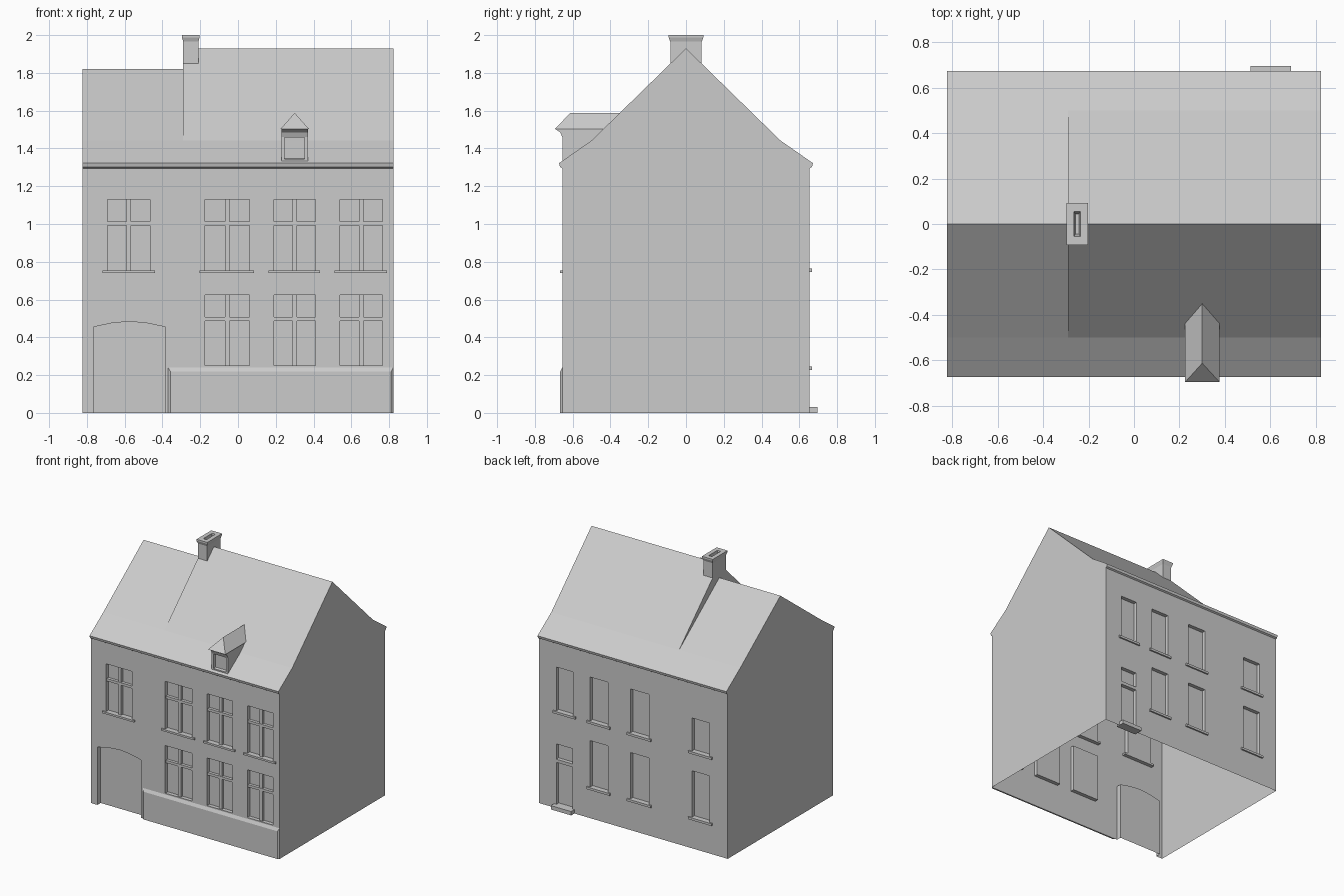
import bpy, bmesh

if "Cube" in bpy.data.objects:
    bpy.data.objects.remove(bpy.data.objects["Cube"])

WALL = 0.655   # half depth of the walls
SET = 0.03     # recess depth of windows and doors


def finish(name, bm):
    bmesh.ops.remove_doubles(bm, verts=bm.verts, dist=0.0005)
    bmesh.ops.recalc_face_normals(bm, faces=bm.faces)
    me = bpy.data.meshes.new(name)
    bm.to_mesh(me)
    bm.free()
    ob = bpy.data.objects.new(name, me)
    bpy.context.collection.objects.link(ob)
    return ob


def loft(bm, rings):
    """Skin a list of equal-length closed rings, capping both ends."""
    vs = [[bm.verts.new(p) for p in r] for r in rings]
    n = len(rings[0])
    for a, b in zip(vs, vs[1:]):
        for i in range(n):
            j = (i + 1) % n
            bm.faces.new((a[i], a[j], b[j], b[i]))
    bm.faces.new(vs[0])
    bm.faces.new(vs[-1])


def rect_xz(x0, x1, z0, z1, y):
    return [(x0, y, z0), (x1, y, z0), (x1, y, z1), (x0, y, z1)]


def rect_xy(x0, x1, hy, z):
    return [(x0, -hy, z), (x1, -hy, z), (x1, hy, z), (x0, hy, z)]


def box(bm, x0, x1, y0, y1, z0, z1):
    loft(bm, [rect_xz(x0, x1, z0, z1, y0), rect_xz(x0, x1, z0, z1, y1)])


def cut(ob, bm):
    cutter = finish("cutter", bm)
    cutter.hide_render = True
    mod = ob.modifiers.new("cut", 'BOOLEAN')
    mod.operation = 'DIFFERENCE'
    mod.solver = 'EXACT'
    mod.object = cutter
    bpy.context.view_layer.objects.active = ob
    bpy.ops.object.modifier_apply(modifier=mod.name)
    bpy.data.objects.remove(cutter)


# House shell: wall, cornice and roof section, with a ridge step at x = -0.29
def section(x, ridge):
    half = [(WALL, 0), (WALL, 1.295), (0.667, 1.302), (0.672, 1.322), (0.5, 1.442)]
    pts = [(-y, z) for y, z in half] + [(0, ridge)] + half[::-1]
    return [(x, y, z) for y, z in pts]


bm = bmesh.new()
loft(bm, [section(-0.822, 1.82), section(-0.29, 1.82),
          section(-0.29, 1.93), section(0.822, 1.93)])
house = finish("house_shell", bm)

# Window layout: (x0, x1, z0, z1)
front_x = [(-0.69, -0.465), (-0.175, 0.06), (0.19, 0.41), (0.54, 0.765)]
front = [(a, b, 0.755, 1.13) for a, b in front_x]
front += [(a, b, 0.25, 0.625) for a, b in front_x[1:]]
back_x = [(0.525, 0.67), (0.222, 0.375), (-0.135, 0.025), (-0.664, -0.51)]
back = [(a, b, 0.765, 1.025 if a < -0.5 else 1.11) for a, b in back_x]
back += [(a, b, 0.245, 0.61) for a, b in back_x[1:]]
door = [(0.53, 0.67, 0.03, 0.36), (0.53, 0.67, 0.385, 0.505)]

# Recesses for windows, back door and arched gateway
bm = bmesh.new()
for a, b, c, d in front:
    box(bm, a, b, -WALL - 0.1, -WALL + SET, c, d)
for a, b, c, d in back + door:
    box(bm, a, b, WALL - SET, WALL + 0.1, c, d)
gate = [(-0.765, -0.1), (-0.385, -0.1), (-0.385, 0.455), (-0.48, 0.475),
        (-0.575, 0.484), (-0.67, 0.475), (-0.765, 0.455)]
loft(bm, [[(x, y, z) for x, z in gate] for y in (-WALL - 0.1, -WALL + 0.04)])
cut(house, bm)

# Open underside
bm = bmesh.new()
bm.from_mesh(house.data)
under = [f for f in bm.faces if f.normal.z < -0.9 and f.calc_center_median().z < 0.001]
bmesh.ops.delete(bm, geom=under, context='FACES')
bm.to_mesh(house.data)
bm.free()

# Front window crosses
bm = bmesh.new()
for a, b, c, d in front:
    m, t = (a + b) / 2, c + 0.247
    y0, y1 = -WALL + 0.01, -WALL + SET
    box(bm, m - 0.012, m + 0.012, y0, y1, c, d)
    box(bm, a, b, y0 - 0.003, y1, t - 0.01, t + 0.01)
finish("window_crosses", bm)

# Window sills
bm = bmesh.new()
for a, b, c, d in front:
    if c > 0.5:
        box(bm, a - 0.028, b + 0.025, -WALL - 0.012, -WALL + SET, c - 0.015, c)
for a, b, c, d in back:
    box(bm, a - 0.025, b + 0.025, WALL - SET, WALL + 0.012, c - 0.018, c)
finish("window_sills", bm)

# Door step at the back
bm = bmesh.new()
box(bm, 0.513, 0.69, WALL - SET, 0.695, 0, 0.03)
finish("door_step", bm)

# Plinth with chamfered edges along the front
bm = bmesh.new()
loft(bm, [rect_xz(-0.37, 0.822, 0, 0.24, -WALL),
          rect_xz(-0.357, 0.81, 0, 0.218, -WALL - 0.012)])
finish("plinth", bm)

# Chimney with flared cap and flue
bm = bmesh.new()
loft(bm, [rect_xy(-0.29, -0.21, 0.083, 1.84), rect_xy(-0.29, -0.21, 0.083, 1.965),
          rect_xy(-0.297, -0.203, 0.092, 1.988), rect_xy(-0.297, -0.203, 0.092, 2.0),
          rect_xy(-0.264, -0.236, 0.055, 2.0), rect_xy(-0.258, -0.242, 0.045, 1.96)])
finish("chimney", bm)

# Dormer body with a coved front and recessed window
bm = bmesh.new()
side = [(-0.655, 1.328), (-0.655, 1.46), (-0.665, 1.485), (-0.692, 1.503),
        (-0.43, 1.503), (-0.5, 1.43)]
loft(bm, [[(x, y, z) for y, z in side] for x in (0.23, 0.37)])
dormer = finish("dormer_body", bm)
bm = bmesh.new()
box(bm, 0.247, 0.353, -0.75, -0.635, 1.343, 1.458)
cut(dormer, bm)

# Dormer hipped roof
bm = bmesh.new()
fl, fr, br, bl, hip, end = [bm.verts.new(p) for p in (
    (0.225, -0.695, 1.503), (0.376, -0.695, 1.503), (0.376, -0.432, 1.503),
    (0.225, -0.432, 1.503), (0.3, -0.612, 1.588), (0.3, -0.345, 1.588))]
for f in ((fl, fr, hip), (fr, br, end, hip), (bl, fl, hip, end), (br, bl, end), (fl, bl, br, fr)):
    bm.faces.new(f)
finish("dormer_roof", bm)
